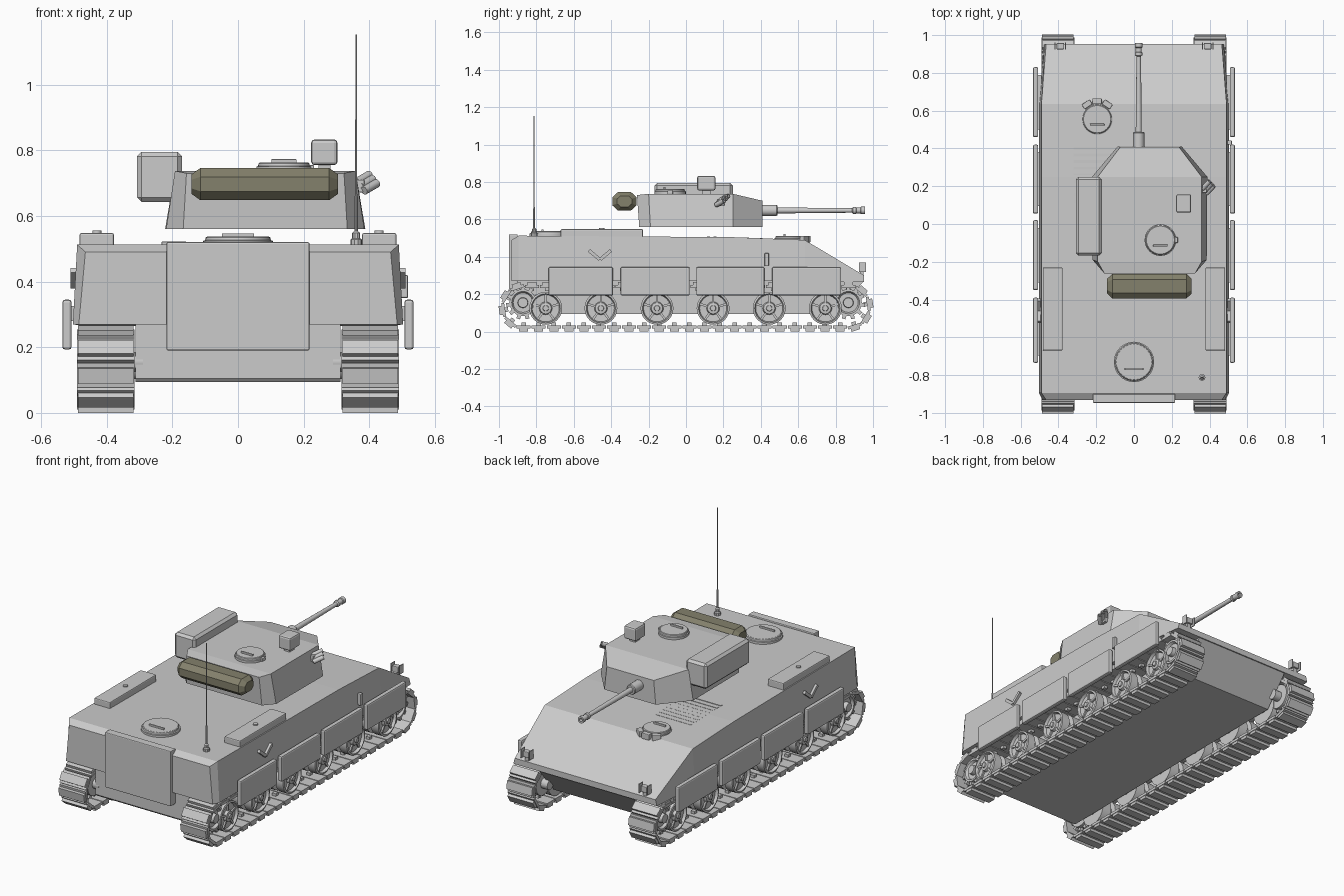
import bpy, bmesh
from math import pi, sin, cos
from mathutils import Matrix, Vector

if "Cube" in bpy.data.objects:
    bpy.data.objects.remove(bpy.data.objects["Cube"])


def finish(name, bm, bevel=0, smooth=False, segs=2):
    bmesh.ops.recalc_face_normals(bm, faces=bm.faces)
    me = bpy.data.meshes.new(name)
    bm.to_mesh(me)
    bm.free()
    ob = bpy.data.objects.new(name, me)
    bpy.context.collection.objects.link(ob)
    if bevel:
        m = ob.modifiers.new("bevel", "BEVEL")
        m.width, m.segments = bevel, segs
    if smooth:
        bpy.ops.object.select_all(action='DESELECT')
        ob.select_set(True)
        bpy.context.view_layer.objects.active = ob
        bpy.ops.object.shade_smooth_by_angle(angle=0.6)
    return ob


def add_box(bm, size, mat):
    bmesh.ops.create_cube(bm, size=1, matrix=mat @ Matrix.Diagonal((*size, 1)))


def box(name, xr, yr, zr, bevel=0.006, segs=2):
    bm = bmesh.new()
    c = [(a + b) / 2 for a, b in (xr, yr, zr)]
    add_box(bm, [abs(b - a) for a, b in (xr, yr, zr)], Matrix.Translation(c))
    return finish(name, bm, bevel, segs=segs)


def loft(name, rings, bevel=0, segs=2):
    """Skin a list of point loops and cap both ends."""
    bm = bmesh.new()
    rs = [[bm.verts.new(p) for p in r] for r in rings]
    n = len(rs[0])
    for a, b in zip(rs, rs[1:]):
        for i in range(n):
            j = (i + 1) % n
            bm.faces.new((a[i], a[j], b[j], b[i]))
    bm.faces.new(rs[0])
    bm.faces.new(rs[-1])
    return finish(name, bm, bevel, segs=segs)


def lathe(name, profile, loc, axis=(0, 0, 1), n=24):
    """Turn (radius, height) points around an axis."""
    bm = bmesh.new()
    rot = Matrix.Translation(loc) @ Vector((0, 0, 1)).rotation_difference(Vector(axis)).to_matrix().to_4x4()
    rs = [[bm.verts.new(rot @ Vector((r * cos(2 * pi * i / n), r * sin(2 * pi * i / n), h)))
           for i in range(n)] for r, h in profile]
    for a, b in zip(rs, rs[1:]):
        for i in range(n):
            j = (i + 1) % n
            bm.faces.new((a[i], a[j], b[j], b[i]))
    bm.faces.new(rs[0])
    bm.faces.new(rs[-1])
    return finish(name, bm, smooth=True)


# Hull: upper body with sloped nose, and narrow belly between the tracks
upper = [(-0.932, 0.485, 0.27, 0.465, 0.49), (-0.895, 0.503, 0.27, 0.49, 0.513),
         (0.25, 0.503, 0.27, 0.49, 0.505), (0.635, 0.503, 0.27, 0.49, 0.49),
         (0.953, 0.475, 0.265, 0.465, 0.30)]
loft("upper_hull", [[(-b, y, zb), (b, y, zb), (t, y, zt), (-t, y, zt)] for y, b, zb, t, zt in upper])
belly = [(-0.90, 0.105), (-0.89, 0.094), (0.80, 0.094), (0.95, 0.27), (-0.90, 0.27)]
loft("lower_hull", [[(x, y, z) for y, z in belly] for x in (-0.313, 0.313)])

# Rear door
box("rear_door", (-0.218, 0.218), (-0.947, -0.90), (0.19, 0.52), 0.005)

# Running gear
wheel_profile = [(0.02, -0.075), (0.088, -0.075), (0.088, -0.015), (0.06, -0.012), (0.06, 0.012),
                 (0.088, 0.015), (0.088, 0.065), (0.078, 0.068), (0.072, 0.052), (0.035, 0.05),
                 (0.03, 0.066), (0.016, 0.068), (0.014, 0.075)]
end_profile = [(0.02, -0.07), (0.072, -0.07), (0.072, -0.02), (0.05, -0.015), (0.05, 0.015),
               (0.072, 0.02), (0.072, 0.055), (0.06, 0.055), (0.052, 0.04), (0.028, 0.04), (0.026, 0.065)]
R, YC, ZC, N = 0.114, 0.868, 0.1325, 52
straight, arc = 2 * YC, pi * R
step = 2 * (straight + arc) / N


def track_point(d):
    """Position and heading angle along the track loop, starting on the ground."""
    if d < straight:
        return -YC + d, ZC - R, 0
    d -= straight
    if d < arc:
        a = d / R
        return YC + R * sin(a), ZC - R * cos(a), a
    d -= arc
    if d < straight:
        return YC - d, ZC + R, pi
    a = (d - straight) / R
    return -YC - R * sin(a), ZC + R * cos(a), pi + a


for s, side in ((-1, "left"), (1, "right")):
    xc = s * 0.403
    for y in (-0.75, -0.455, -0.155, 0.145, 0.445, 0.745):
        lathe(side + "_road_wheel", wheel_profile, (xc, y, 0.125), (s, 0, 0))
        bm = bmesh.new()
        for k in range(5):
            add_box(bm, (0.012, 0.012, 0.042), Matrix.Translation((xc + s * 0.054, y, 0.125))
                    @ Matrix.Rotation(k * 2 * pi / 5, 4, 'X') @ Matrix.Translation((0, 0, 0.053)))
        finish(side + "_wheel_spokes", bm)
        lathe(side + "_wheel_axle", [(0.022, 0), (0.022, 0.06)], (s * 0.29, y, 0.125), (s, 0, 0), 12)
    for y in (-0.872, 0.868):
        lathe(side + "_end_wheel", end_profile, (xc, y, 0.155), (s, 0, 0))
        lathe(side + "_end_axle", [(0.03, 0), (0.03, 0.06)], (s * 0.29, y, 0.155), (s, 0, 0), 12)
        bm = bmesh.new()
        for k in range(11):
            for dx in (-0.045, 0.04):
                add_box(bm, (0.02, 0.02, 0.03), Matrix.Translation((xc + s * dx, y, 0.155))
                        @ Matrix.Rotation(k * 2 * pi / 11, 4, 'X') @ Matrix.Translation((0, 0, 0.075)))
        finish(side + "_sprocket_teeth", bm)
    # Track shoes, each a plate with an outer pad
    bm = bmesh.new()
    for i in range(N):
        y, z, a = track_point(i * step)
        m = Matrix.Translation((xc, y, z)) @ Matrix.Rotation(a, 4, 'X')
        add_box(bm, (0.174, step * 0.93, 0.016), m @ Matrix.Translation((0, 0, 0.006)))
        add_box(bm, (0.168, step * 0.6, 0.018), m @ Matrix.Translation((0, 0, -0.0095)))
        add_box(bm, (0.024, step * 0.3, 0.02), m @ Matrix.Translation((0, 0, 0.02)))
    finish(side + "_track", bm)

    # Side skirts
    for y0, y1 in ((-0.735, -0.39), (-0.35, 0.02), (0.055, 0.42), (0.46, 0.83)):
        box(side + "_skirt", (s * 0.507, s * 0.535), (y0, y1), (0.193, 0.345), 0.008)
        box(side + "_skirt_mount", (s * 0.49, s * 0.51), (y0 + 0.04, y1 - 0.04), (0.28, 0.325), 0)

    # Roof stowage boxes
    box(side + "_roof_box", (s * 0.378, s * 0.483), (-0.67, -0.23), (0.50, 0.548), 0.006)
    lathe(side + "_box_latch", [(0.014, 0), (0.014, 0.008)], (s * 0.43, -0.45, 0.547), n=12)

    # V-shaped side bracket
    bm = bmesh.new()
    for t in (-1, 1):
        add_box(bm, (0.016, 0.075, 0.018), Matrix.Translation((s * 0.502, -0.46 + t * 0.03, 0.41))
                @ Matrix.Rotation(t * 0.7, 4, 'X'))
    finish(side + "_side_bracket", bm)

    # Headlights with guard plates
    x = s * 0.39
    box(side + "_headlight", (x - 0.02, x + 0.02), (0.925, 0.958), (0.325, 0.36), 0.004)
    for dx in (-0.03, 0.026):
        box(side + "_light_guard", (x + dx, x + dx + 0.005), (0.925, 0.962), (0.318, 0.37), 0)
    box(side + "_light_foot", (x - 0.012, x + 0.012), (0.93, 0.948), (0.29, 0.33), 0)

# Marker post on the right side
box("side_marker", (0.495, 0.518), (0.42, 0.443), (0.35, 0.42), 0.004)


# Round hatches with grab handles
def hatch(name, x, y, z, r):
    lathe(name, [(r, -0.02), (r, 0.012), (r * 0.94, 0.014), (r * 0.92, 0.022), (r * 0.88, 0.025)], (x, y, z), n=32)
    hy = y - r * 0.35
    box(name + "_handle", (x - r * 0.46, x + r * 0.46), (hy - 0.005, hy + 0.005), (z + 0.02, z + 0.035), 0.002)


hatch("rear_hatch", 0, -0.73, 0.512, 0.107)
hatch("driver_hatch", -0.195, 0.555, 0.487, 0.082)
hatch("turret_hatch", 0.14, -0.085, 0.738, 0.084)
box("turret_hatch_hinge", (0.21, 0.232), (-0.10, -0.07), (0.735, 0.755), 0.003)

# Driver periscopes
bm = bmesh.new()
for a in (-0.6, 0, 0.6):
    add_box(bm, (0.05, 0.03, 0.035), Matrix.Translation((-0.195, 0.555, 0.495))
            @ Matrix.Rotation(a, 4, 'Z') @ Matrix.Translation((0, 0.095, 0)))
finish("driver_periscopes", bm, 0.004)

# Engine grille slats
bm = bmesh.new()
for i in range(9):
    add_box(bm, (0.24, 0.016, 0.012), Matrix.Translation((-0.2, 0.12 + i * 0.035, 0.503 - i * 0.0011)))
finish("engine_grille", bm)

# Turret
TX = 0.083
low = [(0.17, 0.41), (0.305, 0.25), (0.302, -0.19), (0.25, -0.25)]
top = [(0.155, 0.408, 0.70), (0.275, 0.25, 0.737), (0.275, -0.20, 0.737), (0.24, -0.262, 0.73)]
lower_ring = [(TX + x, y, 0.56) for x, y in low] + [(TX - x, y, 0.56) for x, y in low[::-1]]
upper_ring = [(TX + x, y, z) for x, y, z in top] + [(TX - x, y, z) for x, y, z in top[::-1]]
turret = loft("turret", [lower_ring, upper_ring])
bm = bmesh.new()
bm.from_mesh(turret.data)
bmesh.ops.connect_verts(bm, verts=[v for v in bm.verts if v.co.z > 0.73 and v.co.y > 0.2])
bmesh.ops.connect_verts(bm, verts=[v for v in bm.verts if v.co.z > 0.73 and -0.21 < v.co.y < -0.19])
bm.to_mesh(turret.data)
bm.free()

# Gun
lathe("gun", [(0.03, -0.03), (0.03, 0.075), (0.026, 0.08), (0.016, 0.08), (0.012, 0.48), (0.019, 0.485),
              (0.019, 0.50), (0.016, 0.503), (0.016, 0.525), (0.02, 0.528), (0.02, 0.55), (0.01, 0.55),
              (0.01, 0.53)], (0.025, 0.408, 0.648), (0, 1, 0), 16)

# Launcher box on the turret's left side
box("launcher_box", (-0.308, -0.17), (-0.168, 0.25), (0.643, 0.795), 0.014, 1)
box("launcher_bracket", (-0.21, -0.15), (-0.08, 0.16), (0.66, 0.72), 0)

# Sight on the turret roof
box("turret_sight", (0.223, 0.303), (0.06, 0.157), (0.755, 0.833), 0.01)
box("sight_foot", (0.245, 0.282), (0.085, 0.13), (0.73, 0.76), 0)

# Smoke tubes
direction = Vector((0.6, 0.65, 0.35)).normalized()
for i in range(3):
    lathe("smoke_tube", [(0.013, 0), (0.013, 0.062), (0.009, 0.062), (0.009, 0.05)],
          (0.362 + i * 0.011, 0.185 - i * 0.012, 0.703 - i * 0.013), direction, 12)
box("smoke_tube_mount", (0.35, 0.385), (0.165, 0.205), (0.672, 0.71), 0.003)

# Rolled tarp on the turret's rear, an eight-sided roll with tapered ends
def tarp_ring(x, k):
    pts = [(-0.065, -0.022), (-0.035, -0.049), (0.035, -0.049), (0.065, -0.022),
           (0.065, 0.022), (0.035, 0.049), (-0.035, 0.049), (-0.065, 0.022)]
    return [(x, -0.329 + y * k, 0.697 + z * k) for y, z in pts]


tarp = loft("rolled_tarp", [tarp_ring(-0.142, 0.6), tarp_ring(-0.115, 1), tarp_ring(0.278, 1), tarp_ring(0.305, 0.6)])
olive = bpy.data.materials.new("olive_canvas")
olive.diffuse_color = (0.23, 0.22, 0.15, 1)
olive.use_nodes = True
olive.node_tree.nodes["Principled BSDF"].inputs["Base Color"].default_value = olive.diffuse_color
tarp.data.materials.append(olive)

# Antenna
lathe("antenna", [(0.018, 0), (0.018, 0.02), (0.012, 0.024), (0.012, 0.04), (0.005, 0.046), (0.005, 0.15),
                  (0.003, 0.16), (0.0025, 0.645)], (0.36, -0.812, 0.508), n=10)
